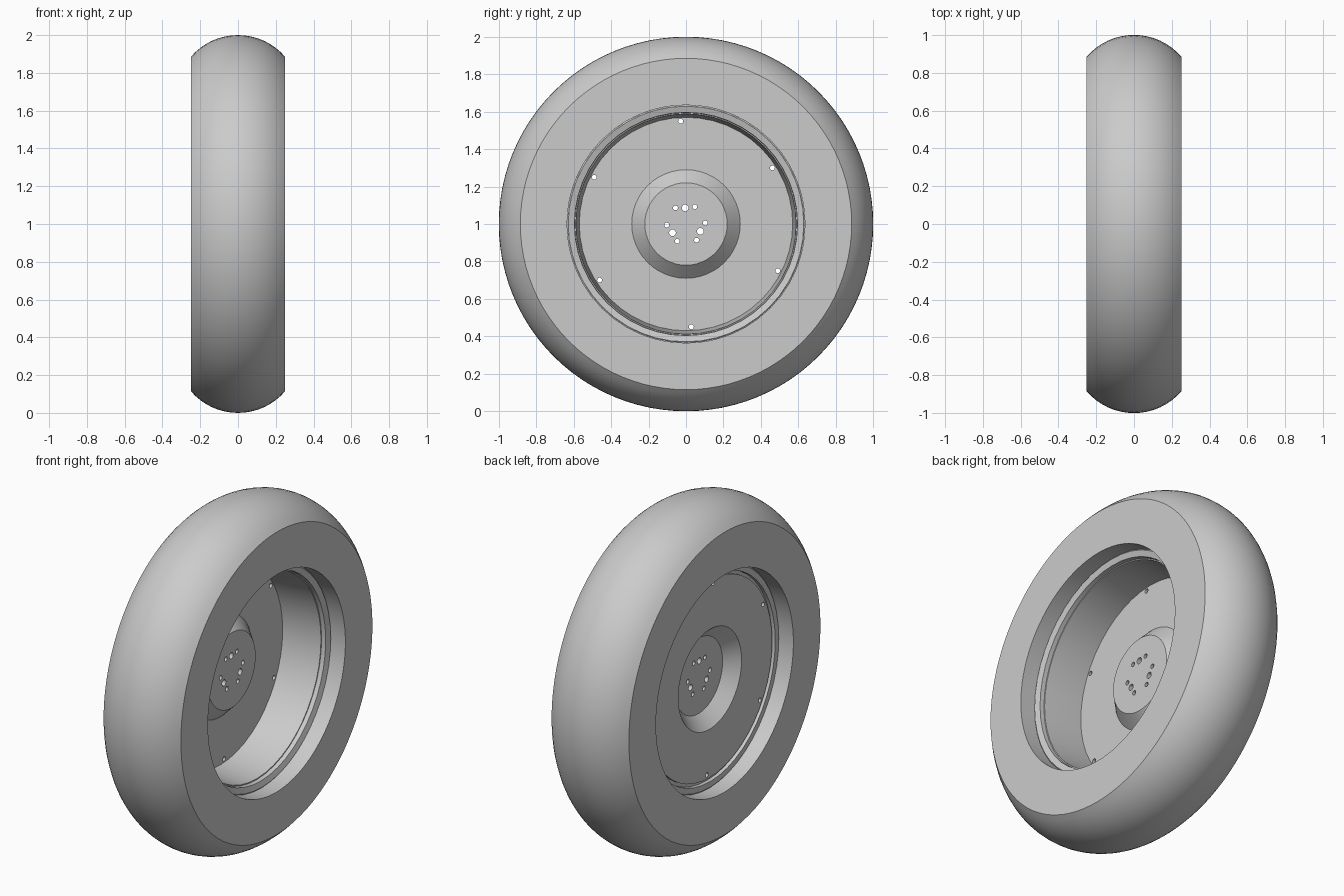
import bpy, bmesh, math
from mathutils import Matrix

if "Cube" in bpy.data.objects:
    bpy.data.objects.remove(bpy.data.objects["Cube"])

grey = bpy.data.materials.new("plain grey")
grey.diffuse_color = (0.6, 0.6, 0.6, 1)
grey.use_nodes = True
grey.node_tree.nodes["Principled BSDF"].inputs["Base Color"].default_value = grey.diffuse_color


def finish(bm, name):
    bmesh.ops.recalc_face_normals(bm, faces=bm.faces)
    mesh = bpy.data.meshes.new(name)
    bm.to_mesh(mesh)
    bm.free()
    mesh.materials.append(grey)
    ob = bpy.data.objects.new(name, mesh)
    bpy.context.collection.objects.link(ob)
    return ob


def lathe(name, profile, n):
    """Spin a closed (x, radius) profile about the axle; radius 0 ends in a pole."""
    bm = bmesh.new()
    rings = []
    for x, r in profile:
        if r == 0:
            rings.append([bm.verts.new((x, 0, 1))] * n)
        else:
            rings.append([bm.verts.new((x, r * math.cos(t), 1 + r * math.sin(t)))
                          for t in (2 * math.pi * i / n for i in range(n))])
    for a, b in zip(rings, rings[1:] + rings[:1]):
        if a[0] is a[1] and b[0] is b[1]:
            continue
        for i in range(n):
            j = (i + 1) % n
            bm.faces.new(list(dict.fromkeys((a[i], a[j], b[j], b[i]))))
    return finish(bm, name)


def smooth(ob):
    bpy.ops.object.select_all(action='DESELECT')
    ob.select_set(True)
    bpy.context.view_layer.objects.active = ob
    bpy.ops.object.shade_smooth_by_angle(angle=math.radians(25))


# Tyre: round crown, flat sidewalls, straight bore
R, half = 0.329, math.asin(0.25 / 0.329)
crown = [(R * math.sin(a), 1 - R + R * math.cos(a))
         for a in (half * (i / 8 - 1) for i in range(17))]
tyre = lathe("tyre", crown + [(0.25, 0.635), (-0.25, 0.635)], 96)

# Rim: stepped flange on the open side, tapered barrel, thin flange at the back
rim = lathe("rim", [(0.155, 0.635), (0.16, 0.629), (0.15, 0.596), (0.125, 0.594),
                    (0.125, 0.588), (-0.11, 0.57), (-0.14, 0.57), (-0.14, 0.594),
                    (-0.16, 0.596), (-0.16, 0.629), (-0.155, 0.635)], 48)

# Wheel disc with a pressed hub: dome on the open side, recess at the back
disc = lathe("wheel_disc", [(-0.04, 0), (-0.04, 0.22), (-0.11, 0.29), (-0.11, 0.575),
                            (-0.155, 0.575), (-0.155, 0.292), (-0.083, 0.22),
                            (-0.083, 0)], 48)

# Bolt holes: three large and six small in the hub, six near the disc edge
bm = bmesh.new()
for count, start, ring, radius in ((3, 93, 0.086, 0.018), (6, 3, 0.103, 0.013),
                                   (6, 33, 0.55, 0.013)):
    for i in range(count):
        t = math.radians(start + 360 * i / count)
        place = (Matrix.Translation((-0.1, ring * math.cos(t), 1 + ring * math.sin(t)))
                 @ Matrix.Rotation(math.pi / 2, 4, 'Y'))
        bmesh.ops.create_cone(bm, cap_ends=True, segments=16, radius1=radius,
                              radius2=radius, depth=0.3, matrix=place)
cutter = finish(bm, "hole_cutter")
cutter.hide_render = True
mod = disc.modifiers.new("holes", 'BOOLEAN')
mod.operation, mod.object, mod.solver = 'DIFFERENCE', cutter, 'EXACT'
mod.use_self = True
bpy.context.view_layer.update()
cut = bpy.data.meshes.new_from_object(
    disc.evaluated_get(bpy.context.evaluated_depsgraph_get()))
disc.modifiers.clear()
disc.data = cut
bpy.data.objects.remove(cutter)

for part in (tyre, rim, disc):
    smooth(part)
